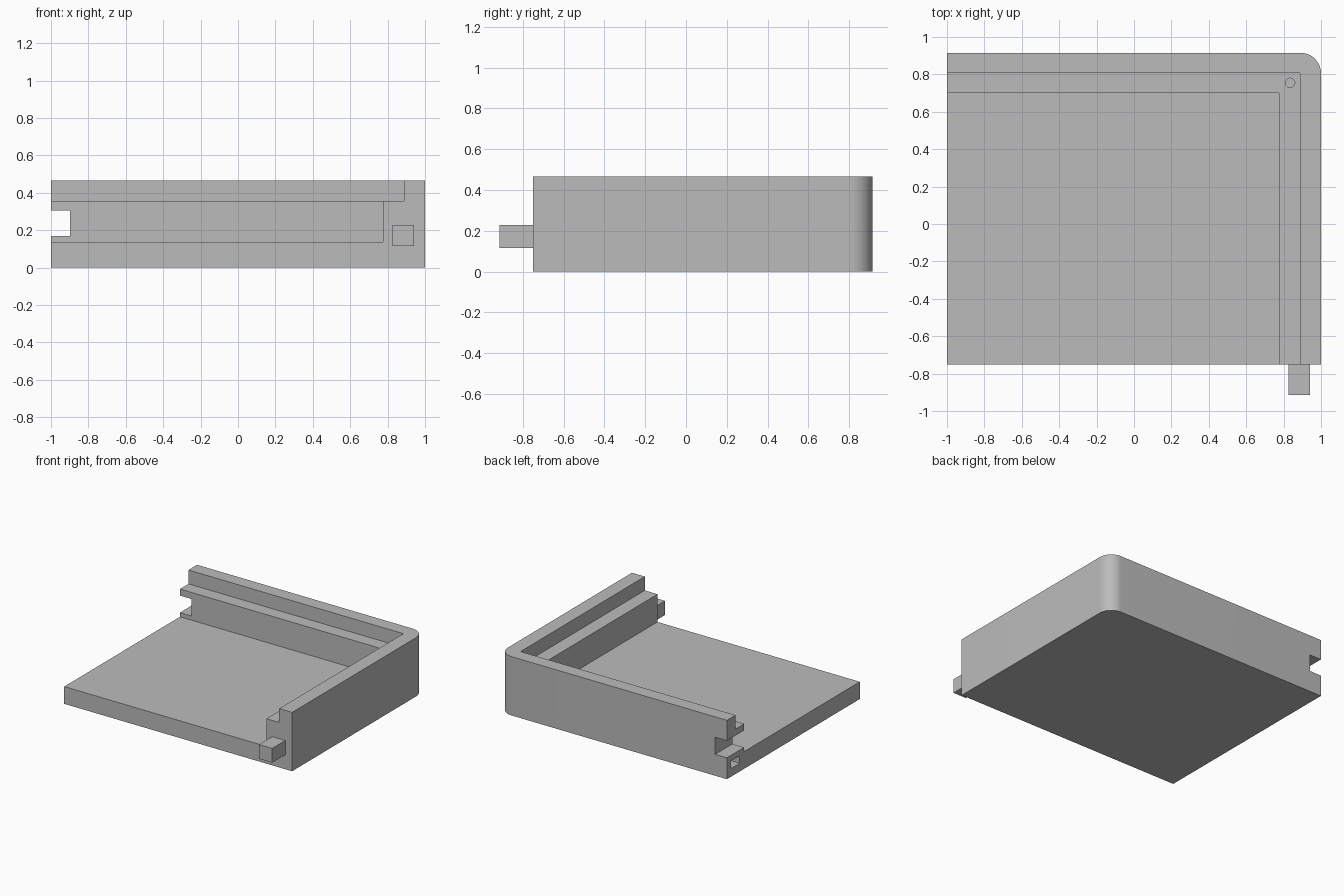
import bpy, bmesh
from math import pi, radians, sin, cos

cube = bpy.data.objects.get("Cube")
if cube:
    bpy.data.objects.remove(cube, do_unlink=True)

# Main dimensions
FRONT, BACK = -0.75, 0.915
TOP, LEDGE, FLOOR = 0.467, 0.357, 0.137
CORNER = 0.11

grey = bpy.data.materials.new("plain_grey")
grey.use_nodes = True
colour = (0.5, 0.5, 0.5, 1)
grey.diffuse_color = colour
grey.node_tree.nodes["Principled BSDF"].inputs["Base Color"].default_value = colour


def prism(name, outline, z0, z1):
    """Extrude an anticlockwise xy outline from z0 to z1."""
    bm = bmesh.new()
    face = bm.faces.new([bm.verts.new((x, y, z0)) for x, y in outline])
    ext = bmesh.ops.extrude_face_region(bm, geom=[face], use_keep_orig=True)
    verts = [v for v in ext["geom"] if isinstance(v, bmesh.types.BMVert)]
    bmesh.ops.translate(bm, verts=verts, vec=(0, 0, z1 - z0))
    bmesh.ops.recalc_face_normals(bm, faces=bm.faces)
    mesh = bpy.data.meshes.new(name)
    bm.to_mesh(mesh)
    bm.free()
    mesh.materials.append(grey)
    obj = bpy.data.objects.new(name, mesh)
    bpy.context.collection.objects.link(obj)
    return obj


def box(name, x0, x1, y0, y1, z0, z1):
    return prism(name, [(x0, y0), (x1, y0), (x1, y1), (x0, y1)], z0, z1)


def arc(cx, cy, r, start, end, steps):
    angles = [start + (end - start) * i / steps for i in range(steps + 1)]
    return [(cx + r * cos(a), cy + r * sin(a)) for a in angles]


def carve(body, cutter):
    mod = body.modifiers.new("carve", "BOOLEAN")
    mod.operation = "DIFFERENCE"
    mod.solver = "EXACT"
    mod.object = cutter
    bpy.context.view_layer.objects.active = body
    bpy.ops.object.modifier_apply(modifier=mod.name)
    bpy.data.objects.remove(cutter, do_unlink=True)


# Tray block with one rounded back corner
outline = [(-1, FRONT), (1, FRONT)]
outline += arc(1 - CORNER, BACK - CORNER, CORNER, 0, pi / 2, 16)
outline += [(-1, BACK)]
tray = prism("corner_tray", outline, 0, TOP)

# Stepped recess: upper rebate, then the main well
carve(tray, box("rebate_cutter", -1.2, 0.887, -1, 0.807, LEDGE, 1))
carve(tray, box("well_cutter", -1.2, 0.775, -1, 0.70, FLOOR, 1))

# Notch and square socket in the open end of the back wall
carve(tray, box("notch_cutter", -1.2, -0.897, 0.5, 1.2, 0.17, 0.305))
carve(tray, box("socket_cutter", -1.2, -0.83, 0.755, 0.865, 0.065, 0.125))

# Round pin hole in the ledge corner
pin = arc(0.835, 0.755, 0.025, 0, 2 * pi, 24)[:-1]
carve(tray, prism("pin_hole_cutter", pin, 0.2, 0.42))

# Square peg on the front end of the side wall
peg = box("joining_peg", 0.825, 0.94, -0.915, FRONT, 0.115, 0.228)

bpy.ops.object.select_all(action="DESELECT")
tray.select_set(True)
bpy.context.view_layer.objects.active = tray
bpy.ops.object.shade_smooth_by_angle(angle=radians(30))
